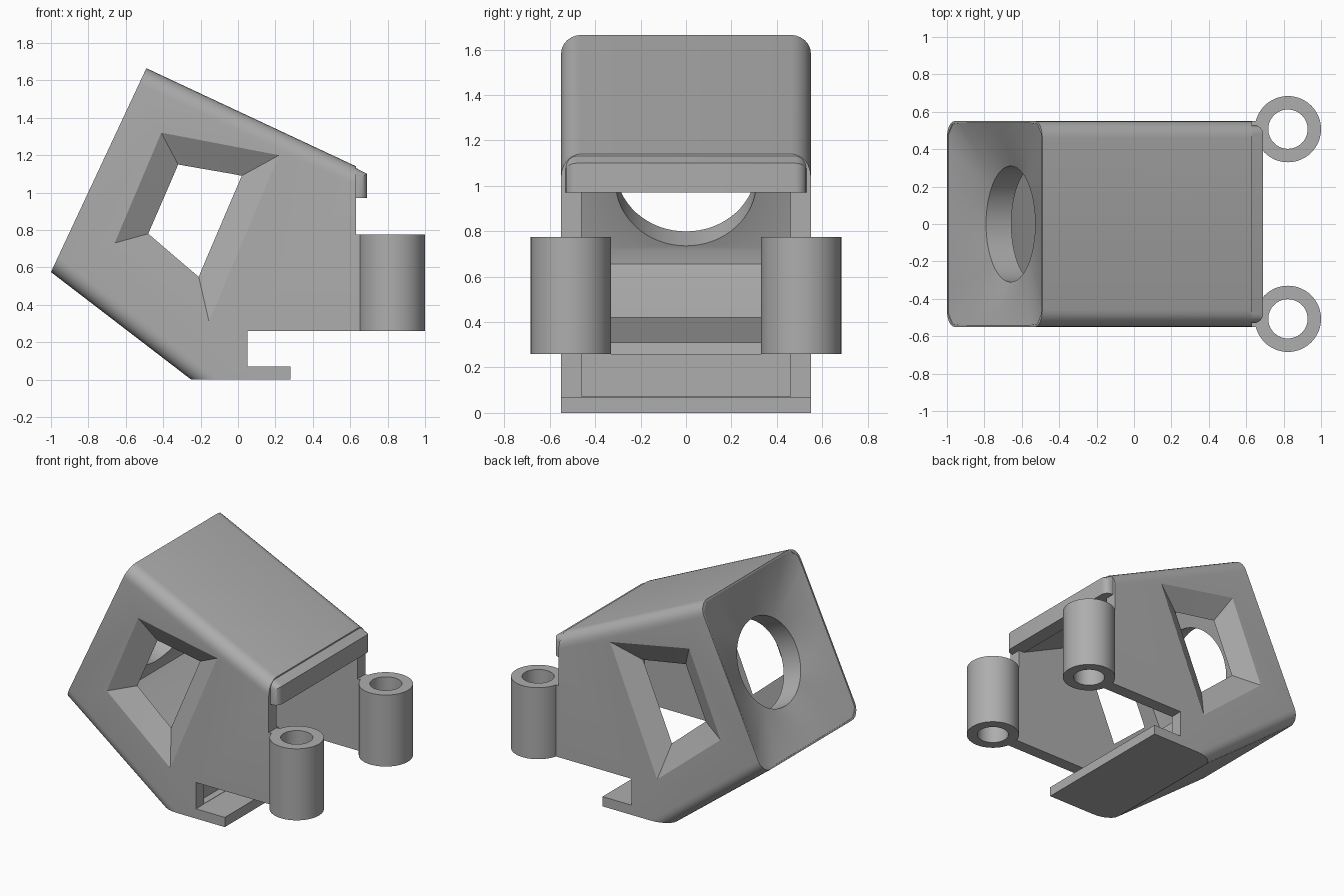
import bpy, bmesh, math
from mathutils import Vector

cube = bpy.data.objects.get("Cube")
if cube:
    bpy.data.objects.remove(cube, do_unlink=True)

GREY = (0.42, 0.42, 0.42, 1)
mat = bpy.data.materials.new("plain grey")
mat.use_nodes = True
mat.diffuse_color = GREY
mat.node_tree.nodes["Principled BSDF"].inputs["Base Color"].default_value = GREY


def add(name, bm):
    bmesh.ops.recalc_face_normals(bm, faces=bm.faces)
    me = bpy.data.meshes.new(name)
    bm.to_mesh(me)
    bm.free()
    me.materials.append(mat)
    ob = bpy.data.objects.new(name, me)
    bpy.context.collection.objects.link(ob)
    return ob


def loft(name, rings, triangles=False):
    """Closed solid through rings of equal point count."""
    bm = bmesh.new()
    rows = [[bm.verts.new(p) for p in ring] for ring in rings]
    sides = []
    for a, b in zip(rows, rows[1:]):
        for i in range(len(a)):
            j = (i + 1) % len(a)
            sides.append(bm.faces.new((a[i], a[j], b[j], b[i])))
    bm.faces.new(rows[0][::-1])
    bm.faces.new(rows[-1])
    if triangles:
        bmesh.ops.triangulate(bm, faces=sides)
    return add(name, bm)


def prism(name, profile, half, rounded=(), radius=0.0):
    """Extrude an x-z profile along y, rounding the listed profile edges."""
    ob = loft(name, [[(x, y, z) for x, z in profile] for y in (-half, half)])
    if rounded:
        n = len(profile)
        pairs = [{profile[i], profile[(i + 1) % n]} for i in rounded]
        bm = bmesh.new()
        bm.from_mesh(ob.data)
        key = lambda v: min(profile, key=lambda p: (p[0] - v.co.x) ** 2 + (p[1] - v.co.z) ** 2)
        edges = [e for e in bm.edges if {key(v) for v in e.verts} in pairs]
        bmesh.ops.bevel(bm, geom=edges, offset=radius, segments=6, profile=0.5,
                        affect='EDGES', clamp_overlap=True)
        bm.to_mesh(ob.data)
        bm.free()
    return ob


def activate(ob):
    bpy.ops.object.select_all(action='DESELECT')
    ob.select_set(True)
    bpy.context.view_layer.objects.active = ob


def cut(ob, cutter):
    cutter.hide_render = True
    m = ob.modifiers.new("cut", 'BOOLEAN')
    m.operation, m.solver, m.object = 'DIFFERENCE', 'EXACT', cutter
    activate(ob)
    bpy.ops.object.modifier_apply(modifier=m.name)
    bpy.data.objects.remove(cutter, do_unlink=True)


def smooth(ob):
    activate(ob)
    bpy.ops.object.shade_smooth_by_angle(angle=math.radians(30))


# Housing shell with rounded roof and sloping underside edges
housing = prism("housing", [
    (-0.25, 0), (-1, 0.575), (-0.49, 1.665), (0.63, 1.141), (0.63, 0.26),
    (0.05, 0.26), (0.05, 0.07), (0.28, 0.07), (0.28, 0)], 0.55, (0, 2), 0.09)

# Inner cavity, open towards +x
cut(housing, prism("cavity_cutter", [
    (0.8, 0.072), (0, 0.072), (0, 0.26), (-0.365, 0.26), (-0.43, 0.31),
    (-0.377, 0.42), (-0.62, 0.606), (-0.672, 0.655), (-0.663, 0.72),
    (-0.342, 1.406), (0.59, 0.97), (0.8, 0.97)], 0.46))

# Dished end plate with a round opening
up = Vector((0.424, 0, 0.906))
inward = Vector((0.906, 0, -0.424))
centre = Vector((-0.745, 0, 1.12))


def rounded_rect(a, half_w, half_h, r):
    sx, sy = math.cos(a), math.sin(a)
    cx, cy = half_w - r, half_h - r
    t = min(half_w / max(abs(sx), 1e-6), half_h / max(abs(sy), 1e-6))
    if abs(sx * t) > cx and abs(sy * t) > cy:
        b = abs(sx) * cx + abs(sy) * cy
        t = b + math.sqrt(b * b - cx * cx - cy * cy + r * r)
    return sx * t, sy * t


angles = [2 * math.pi * i / 64 for i in range(64)]
rim = [rounded_rect(a, 0.54, 0.59, 0.085) for a in angles]
circle = [(0.31 * math.cos(a), 0.31 * math.sin(a)) for a in angles]
stages = [(rim, -0.05), (rim, 0.003), (circle, 0.094), (circle, 0.35)]
cut(housing, loft("dish_cutter", [
    [centre + Vector((0, u, 0)) + up * v + inward * d for u, v in ring]
    for ring, d in stages], True))

# Funnel-shaped window in each side wall
outer = [(-0.41, 1.32), (0.22, 1.20), (-0.155, 0.31), (-0.66, 0.73)]
inner = [(-0.32, 1.15), (0.02, 1.09), (-0.21, 0.55), (-0.48, 0.78)]
for s in (-1, 1):
    rings = []
    for k in (-0.1, 1.1):
        rings.append([(a[0] + (b[0] - a[0]) * k, s * (0.55 - 0.09 * k),
                       a[1] + (b[1] - a[1]) * k) for a, b in zip(outer, inner)])
    cut(housing, loft("window_cutter", rings, True))
smooth(housing)

# Lip at the lower end of the roof
lip = prism("roof_lip", [(0.585, 0.97), (0.69, 0.97), (0.69, 1.1), (0.585, 1.155)],
            0.53, (1, 2), 0.05)
smooth(lip)

# Hollow mounting posts joined to the side walls
for s, side in ((-1, "right"), (1, "left")):
    rings = []
    for r, z in ((0.177, 0.26), (0.177, 0.775), (0.105, 0.775), (0.105, 0.26)):
        rings.append([(0.823 + r * math.cos(a), s * 0.507 + r * math.sin(a), z)
                      for a in angles])
    bm = bmesh.new()
    rows = [[bm.verts.new(p) for p in ring] for ring in rings]
    for k in range(4):
        a, b = rows[k], rows[(k + 1) % 4]
        for i in range(64):
            j = (i + 1) % 64
            bm.faces.new((a[i], a[j], b[j], b[i]))
    smooth(add(side + "_mounting_post", bm))

    web = prism(side + "_post_web", [(0.62, 0.26), (0.67, 0.26), (0.67, 0.775), (0.62, 0.775)], 0.045)
    web.location.y = s * 0.505
